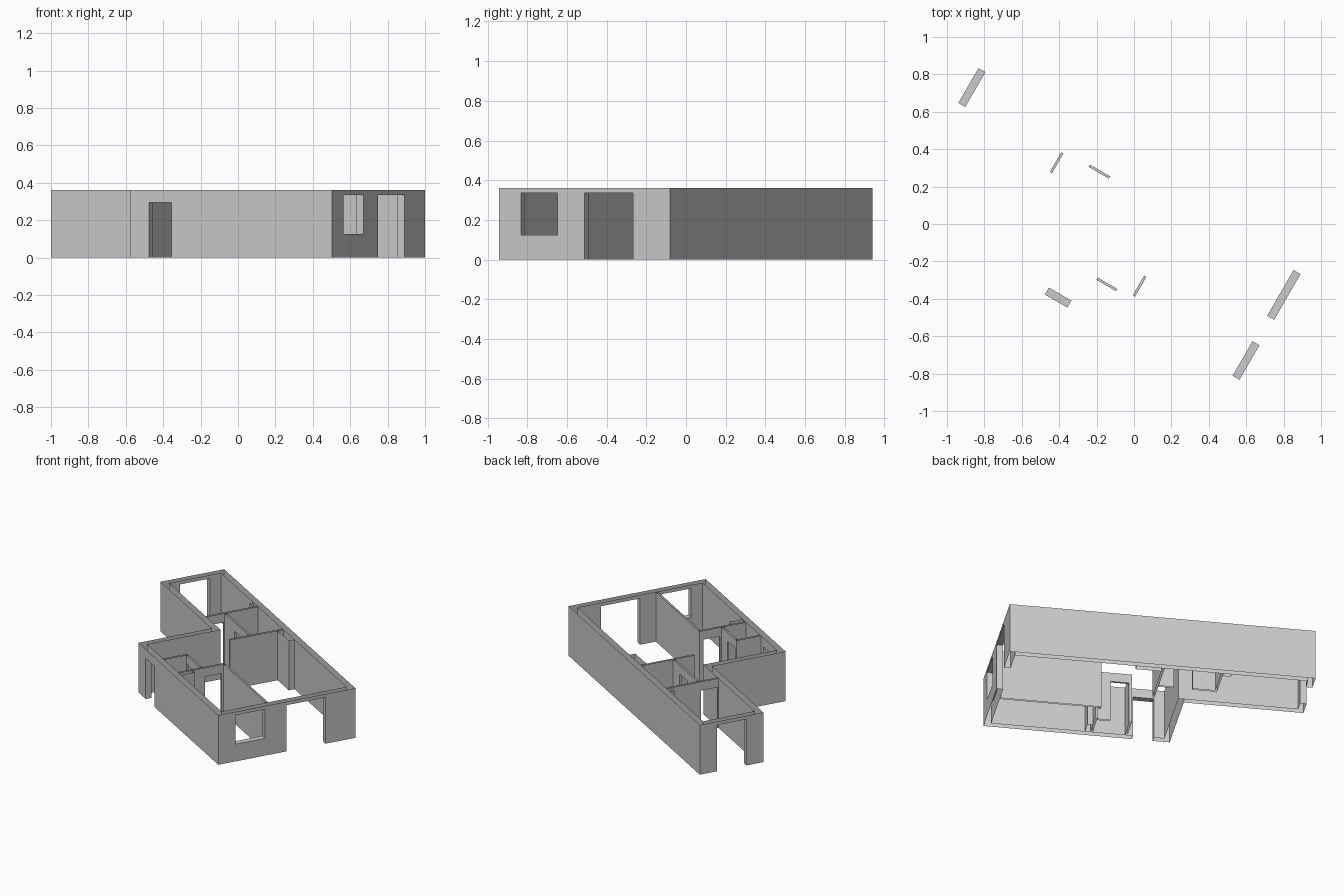
import bpy, math
from mathutils import Vector, Matrix

cube = bpy.data.objects.get("Cube")
if cube:
    bpy.data.objects.remove(cube)

TURN = Matrix.Rotation(math.radians(-30), 4, 'Z')
HEIGHT = 0.36
HEAD, DOOR = 0.335, 0.295        # tall and ordinary opening heights
T, THIN = 0.043, 0.014           # outer and inner wall thickness
U0, U1, V0, V1 = -1.137, 0.905, -0.565, 0.43
UN, VN = -0.338, -0.032          # inner corner of the notch

grey = bpy.data.materials.new("plaster grey")
grey.use_nodes = True
grey.diffuse_color = (0.6, 0.6, 0.6, 1)
grey.node_tree.nodes["Principled BSDF"].inputs["Base Color"].default_value = (0.6, 0.6, 0.6, 1)


def wall(name, axis, side_a, side_b, holes=(), caps=()):
    """Open-topped wall: two skins (position, start, end), framed openings and end caps."""
    verts, faces = [], []

    def point(run, pos, z):
        return Vector((run, pos, z) if axis == 'u' else (pos, run, z))

    def quad(corners, normal):
        pts = [point(*c) for c in corners]
        if (pts[1] - pts[0]).cross(pts[2] - pts[1]).dot(point(*normal)) < 0:
            pts.reverse()
        faces.append(range(len(verts), len(verts) + 4))
        verts.extend(TURN @ p for p in pts)

    def skin(r0, r1, pos, z0, z1, out):
        if z1 - z0 > 0.001:
            quad([(r0, pos, z0), (r1, pos, z0), (r1, pos, z1), (r0, pos, z1)], (0, out, 0))

    def reveal(run, z0, z1, out):
        a, b = side_a[0], side_b[0]
        quad([(run, a, z0), (run, b, z0), (run, b, z1), (run, a, z1)], (out, 0, 0))

    def ledge(r0, r1, z, out):
        a, b = side_a[0], side_b[0]
        quad([(r0, a, z), (r1, a, z), (r1, b, z), (r0, b, z)], (0, 0, out))

    for (pos, start, end), other in ((side_a, side_b), (side_b, side_a)):
        out = pos - other[0]
        for r0, r1, z0, z1 in sorted(holes):
            skin(start, r0, pos, 0, HEIGHT, out)
            skin(r0, r1, pos, 0, z0, out)
            skin(r0, r1, pos, z1, HEIGHT, out)
            start = r1
        skin(start, end, pos, 0, HEIGHT, out)
    for r0, r1, z0, z1 in holes:
        reveal(r0, z0, z1, 1)
        reveal(r1, z0, z1, -1)
        ledge(r0, r1, z1, -1)
        if z0 > 0:
            ledge(r0, r1, z0, 1)
    for run, out in caps:
        reveal(run, 0, HEIGHT, out)

    mesh = bpy.data.meshes.new(name)
    mesh.from_pydata(verts, [], faces)
    mesh.materials.append(grey)
    bpy.context.collection.objects.link(bpy.data.objects.new(name, mesh))


def partition(name, axis, pos, start, end, holes=(), caps=(), thick=THIN):
    wall(name, axis, (pos - thick / 2, start, end), (pos + thick / 2, start, end), holes, caps)


# Outer walls
wall("long_back_wall", 'u', (V1, U0, U1), (V1 - T, U0 + T, U1 - T))
wall("window_end_wall", 'v', (U1, V0, V1), (U1 - T, V0 + T, V1 - T),
     [(-0.439, -0.226, 0.125, HEAD), (-0.069, 0.213, 0, HEAD)])
wall("entrance_wall", 'u', (V0, UN, U1), (V0 + T, UN + T, U1 - T), [(-0.224, -0.085, 0, DOOR)])
wall("notch_side_wall", 'v', (UN, V0, VN), (UN + T, V0 + T, VN + T))
wall("notch_long_wall", 'u', (VN, U0, UN), (VN + T, U0 + T, UN + T))
wall("far_end_wall", 'v', (U0, VN, V1), (U0 + T, VN + T, V1 - T), [(0.091, 0.306, 0, HEAD)])

# Inner partitions
inner_back, inner_front = V1 - T, V0 + T
partition("far_room_wall", 'v', -0.522, VN + T, inner_back, [(0.016, 0.137, 0, DOOR)])
partition("bathroom_wall", 'u', 0.15, -0.515, -0.137, [(-0.363, -0.238, 0, DOOR)])
partition("living_room_wall", 'v', -0.13, 0.0, inner_back, caps=[(0.0, -1)])
partition("bedroom_long_wall", 'u', -0.19, 0.185, U1 - T, caps=[(0.185, -1)])
partition("bedroom_door_wall", 'v', 0.192, inner_front, -0.183, [(-0.333, -0.212, 0, DOOR)],
          caps=[(-0.183, 1)])
partition("washroom_long_wall", 'u', -0.352, -0.047, 0.185, [(-0.026, 0.097, 0, DOOR)],
          caps=[(-0.047, -1)])
partition("washroom_side_wall", 'v', -0.04, inner_front, -0.345, caps=[(-0.345, 1)])

# Pipe shafts built against the walls
wall("living_room_shaft", 'u', (0.345, -0.123, 0.05), (inner_back, -0.123, 0.05), caps=[(0.05, 1)])
wall("far_room_shaft", 'u', (0.355, -0.585, -0.529), (inner_back, -0.585, -0.529), caps=[(-0.585, -1)])
wall("bedroom_shaft", 'v', (0.199, inner_front, -0.425), (0.235, inner_front, -0.425), caps=[(-0.425, 1)])
